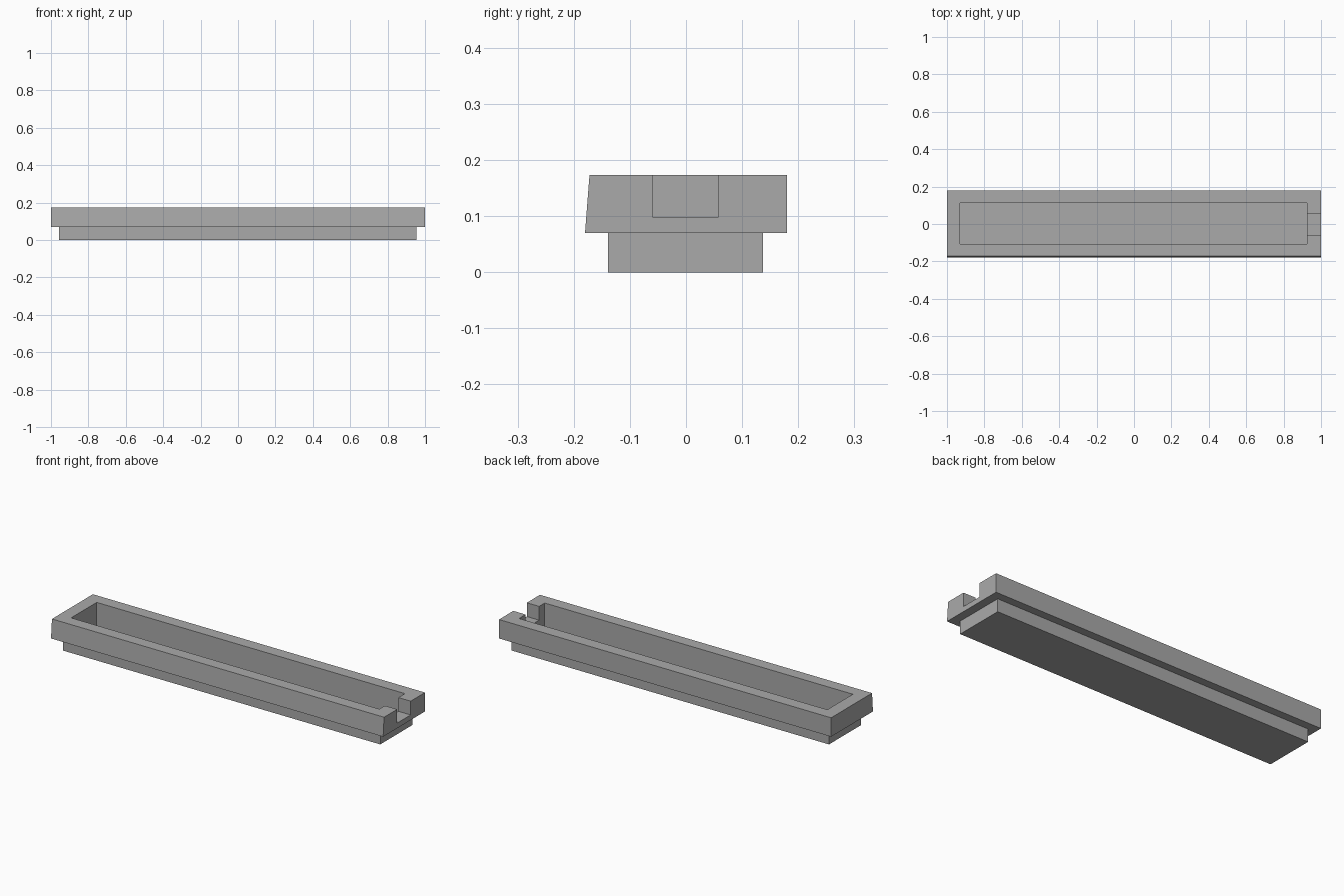
import bpy
import bmesh

cube = bpy.data.objects.get("Cube")
if cube:
    bpy.data.objects.remove(cube, do_unlink=True)

# Single flat grey
grey = bpy.data.materials.new("plain_grey")
grey.use_nodes = True
colour = (0.4, 0.4, 0.4, 1)
grey.diffuse_color = colour
grey.node_tree.nodes["Principled BSDF"].inputs["Base Color"].default_value = colour


def extrude_profile(name, profile, x0, x1):
    """Extrude a closed (y, z) profile along x."""
    bm = bmesh.new()
    face = bm.faces.new([bm.verts.new((x0, y, z)) for y, z in profile])
    ext = bmesh.ops.extrude_face_region(bm, geom=[face])
    moved = [v for v in ext["geom"] if isinstance(v, bmesh.types.BMVert)]
    bmesh.ops.translate(bm, verts=moved, vec=(x1 - x0, 0, 0))
    bmesh.ops.recalc_face_normals(bm, faces=bm.faces)
    mesh = bpy.data.meshes.new(name)
    bm.to_mesh(mesh)
    bm.free()
    mesh.materials.append(grey)
    obj = bpy.data.objects.new(name, mesh)
    bpy.context.collection.objects.link(obj)
    return obj


def rect(y0, y1, z0, z1):
    return [(y0, z0), (y1, z0), (y1, z1), (y0, z1)]


def combine(target, tool, operation):
    """Apply a boolean and discard the tool."""
    mod = target.modifiers.new(operation, "BOOLEAN")
    mod.operation = operation
    mod.solver = "EXACT"
    mod.object = tool
    bpy.context.view_layer.objects.active = target
    bpy.ops.object.modifier_apply(modifier=mod.name)
    bpy.data.objects.remove(tool, do_unlink=True)


# Wide upper rim with a leaning front face
trough = extrude_profile(
    "trough", [(-0.18, 0.07), (0.18, 0.07), (0.18, 0.173), (-0.172, 0.173)], -1, 1)

# Narrower foot, overlapping into the rim
foot = extrude_profile("foot", rect(-0.139, 0.137, 0, 0.09), -0.957, 0.954)
combine(trough, foot, "UNION")

# Long open cavity, then the spout notch in the +x end
cavity = extrude_profile("cavity_cutter", rect(-0.107, 0.113, 0.025, 0.3), -0.93, 0.926)
combine(trough, cavity, "DIFFERENCE")
notch = extrude_profile("notch_cutter", rect(-0.059, 0.057, 0.098, 0.3), 0.85, 1.1)
combine(trough, notch, "DIFFERENCE")
